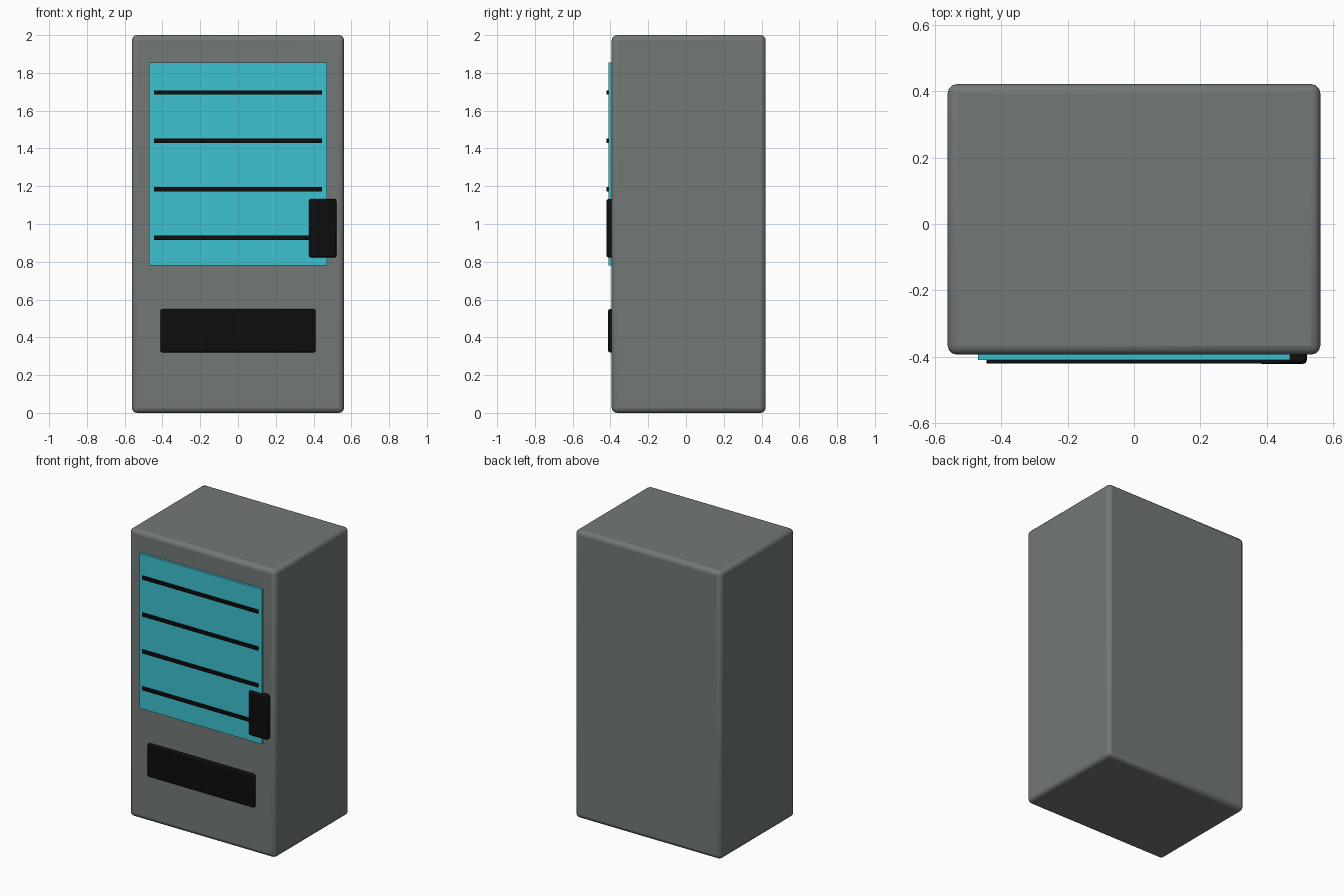
import bpy
from mathutils import Vector

if "Cube" in bpy.data.objects:
    bpy.data.objects.remove(bpy.data.objects["Cube"])


def material(name, color):
    m = bpy.data.materials.new(name)
    m.diffuse_color = (*color, 1.0)
    m.use_nodes = True
    m.node_tree.nodes["Principled BSDF"].inputs["Base Color"].default_value = m.diffuse_color
    return m


grey = material("cabinet grey", (0.17, 0.19, 0.186))
cyan = material("window cyan", (0.048, 0.54, 0.64))
black = material("trim black", (0.004, 0.004, 0.004))


def box(name, lo, hi, mat, bevel=0.0, segments=3):
    """Box between two corners, with optional rounded edges."""
    lo, hi = Vector(lo), Vector(hi)
    bpy.ops.mesh.primitive_cube_add(size=1, location=(lo + hi) / 2)
    ob = bpy.context.object
    ob.name = name
    ob.scale = hi - lo
    bpy.ops.object.transform_apply(location=False, rotation=False, scale=True)
    ob.data.materials.append(mat)
    if bevel:
        mod = ob.modifiers.new("rounded edges", "BEVEL")
        mod.width = bevel
        mod.segments = segments
        bpy.ops.object.shade_smooth_by_angle()
    return ob


# Cabinet
box("cabinet", (-0.562, -0.394, 0), (0.562, 0.422, 2), grey, 0.028)

# Display window
box("display_window", (-0.47, -0.410, 0.78), (0.47, -0.380, 1.855), cyan)

# Shelf edges across the window
for i in range(4):
    z = 0.927 + i * 0.2565
    box(f"shelf_{i + 1}", (-0.445, -0.421, z - 0.0115), (0.445, -0.399, z + 0.0115), black)

# Payment panel and collection flap
box("payment_panel", (0.375, -0.422, 0.823), (0.521, -0.377, 1.132), black, 0.011, 2)
box("collection_flap", (-0.411, -0.413, 0.32), (0.411, -0.377, 0.55), black, 0.011, 2)
